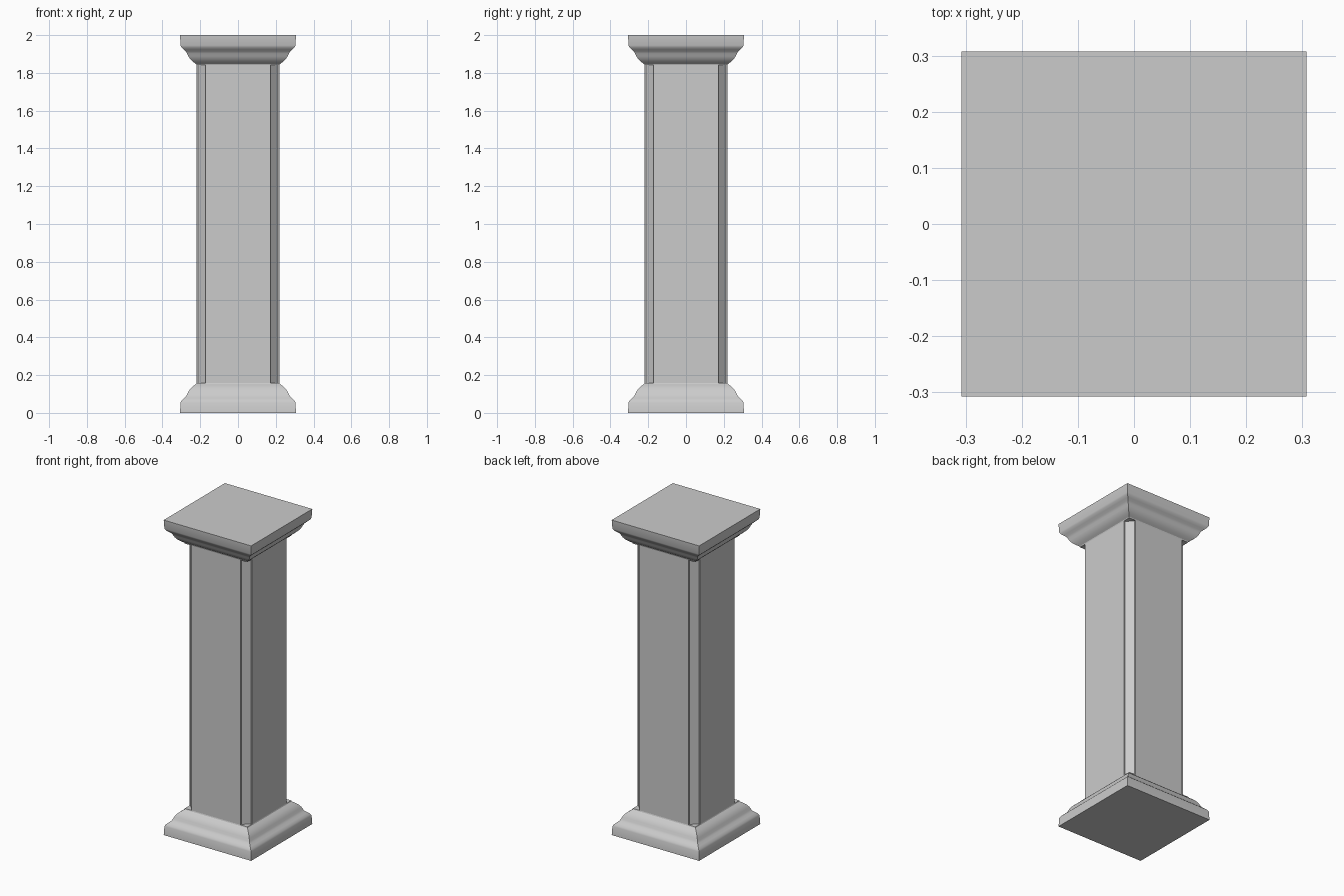
import bpy, bmesh

if "Cube" in bpy.data.objects:
    bpy.data.objects.remove(bpy.data.objects["Cube"])

HEIGHT = 2.0
HALF = 0.22       # half width of the shaft
STOP = 0.159      # height of each moulding

# Moulding profile: (half width, distance from the outer end)
PROFILE = [(0.307, 0.0), (0.304, 0.055), (0.299, 0.065), (0.288, 0.076),
           (0.276, 0.086), (0.269, 0.098), (0.263, 0.112), (0.254, 0.126),
           (0.242, 0.138), (0.230, 0.147), (0.222, 0.153), (0.220, STOP)]


def loft(name, rings):
    """Skin a stack of closed rings and cap both ends."""
    bm = bmesh.new()
    loops = [[bm.verts.new(p) for p in ring] for ring in rings]
    n = len(loops[0])
    for low, high in zip(loops, loops[1:]):
        for i in range(n):
            j = (i + 1) % n
            bm.faces.new((low[i], low[j], high[j], high[i]))
    bm.faces.new(loops[0][::-1])
    bm.faces.new(loops[-1])
    bmesh.ops.recalc_face_normals(bm, faces=bm.faces)
    mesh = bpy.data.meshes.new(name)
    bm.to_mesh(mesh)
    bm.free()
    obj = bpy.data.objects.new(name, mesh)
    bpy.context.collection.objects.link(obj)
    bpy.ops.object.select_all(action='DESELECT')
    obj.select_set(True)
    bpy.context.view_layer.objects.active = obj
    bpy.ops.object.shade_smooth_by_angle(angle=0.6)
    return obj


def square(r, z):
    return [(-r, -r, z), (r, -r, z), (r, r, z), (-r, r, z)]


def shaft_section(z):
    """Square with a recessed chamfer strip on every corner."""
    flat, inset = 0.173, 0.212
    corner = [(HALF, flat), (inset, flat), (flat, inset), (flat, HALF)]
    pts = []
    for _ in range(4):
        pts += [(x, y, z) for x, y in corner]
        corner = [(-y, x) for x, y in corner]
    return pts


# Base and capital mouldings
loft("base", [square(r, d) for r, d in PROFILE])
loft("capital", [square(r, HEIGHT - d) for r, d in reversed(PROFILE)])

# Shaft between them
loft("shaft", [shaft_section(STOP), shaft_section(HEIGHT - STOP)])
